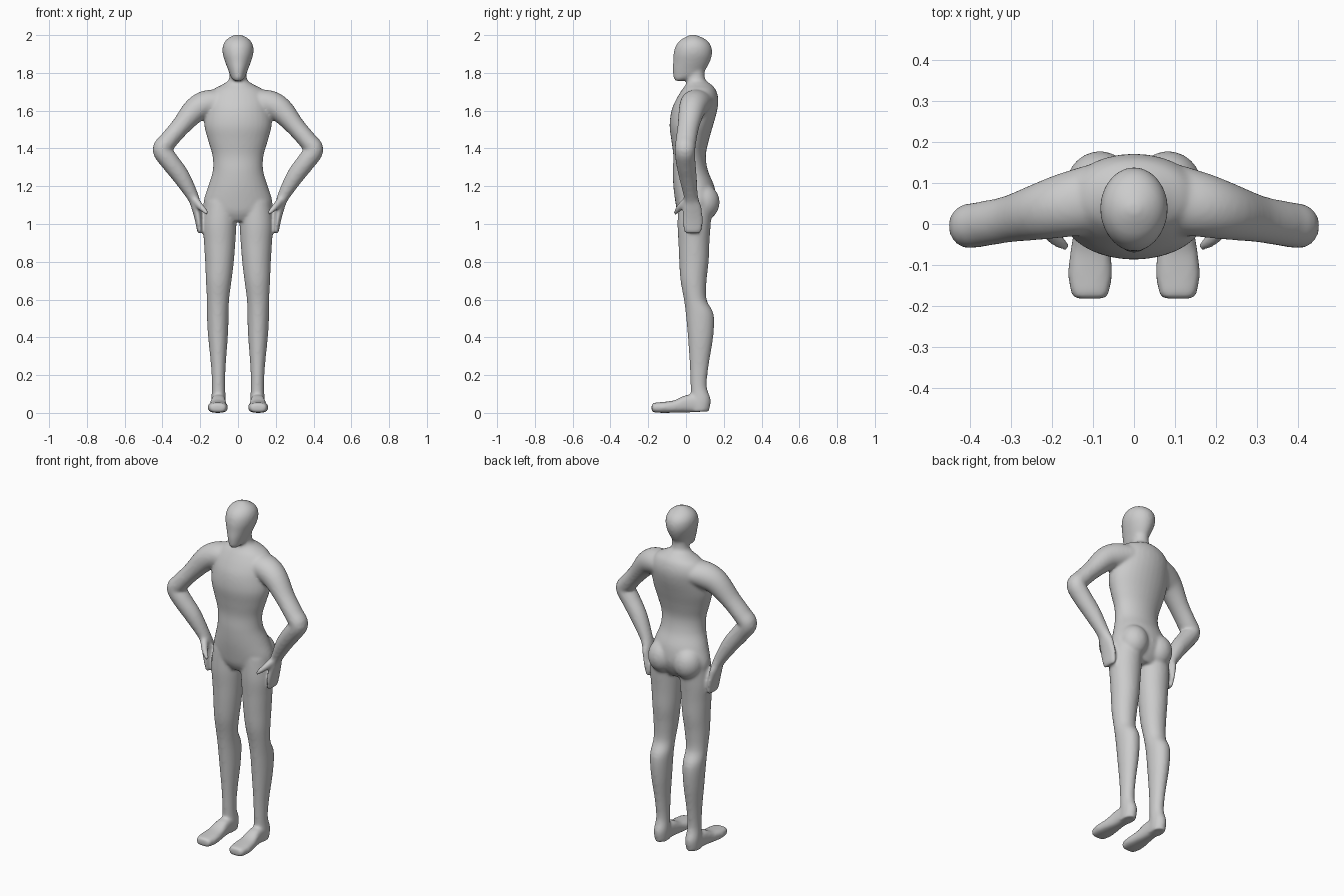
import bpy, bmesh, math
from mathutils import Vector, Matrix

bm = bmesh.new()


def spline(rows, steps=4):
    """Catmull-Rom interpolation of section rows."""
    out = []
    for i in range(len(rows) - 1):
        p0, p1 = rows[max(i - 1, 0)], rows[i]
        p2, p3 = rows[i + 1], rows[min(i + 2, len(rows) - 1)]
        for k in range(steps):
            t = k / steps
            out.append([0.5 * (2 * b + (c - a) * t + (2 * a - 5 * b + 4 * c - d) * t * t
                               + (3 * b - a - 3 * c + d) * t ** 3)
                        for a, b, c, d in zip(p0, p1, p2, p3)])
    out.append(list(rows[-1]))
    return out


def loft(rows, mode, sign=1, power=2.0, n=32):
    """Rows are x, y, z, half-width, half-depth. Mode: 'level', 'foot' or 'path'."""
    rows = spline(rows)
    rings = []
    for i, (x, y, z, a, b) in enumerate(rows):
        u, v = Vector((1, 0, 0)), Vector((0, 1, 0))
        if mode == 'foot':
            v = Vector((0, 0, 1))
        elif mode == 'path':
            t = Vector(rows[min(i + 1, len(rows) - 1)][:3]) - Vector(rows[max(i - 1, 0)][:3])
            u = v.cross(t).normalized()
            v = t.cross(u).normalized()
        ring = []
        for k in range(n):
            c, s = math.cos(math.tau * k / n), math.sin(math.tau * k / n)
            c = math.copysign(abs(c) ** (2 / power), c)
            s = math.copysign(abs(s) ** (2 / power), s)
            p = Vector((x, y, z)) + u * a * c + v * b * s
            ring.append(bm.verts.new((p.x * sign, p.y, p.z)))
        rings.append(ring)
    for r, q in zip(rings, rings[1:]):
        for k in range(n):
            bm.faces.new((r[k], r[(k + 1) % n], q[(k + 1) % n], q[k]))
    bm.faces.new(rings[0])
    bm.faces.new(rings[-1])


def upright(rows):
    """Rows are z, half-width, front y, back y."""
    loft([(0, (f + k) / 2, z, a, (k - f) / 2) for z, a, f, k in rows], 'level')


# torso and neck
upright([(1.015, .10, -.02, .11), (1.06, .168, -.045, .14), (1.12, .182, -.057, .16),
         (1.20, .158, -.067, .15), (1.28, .134, -.07, .117), (1.36, .135, -.067, .105),
         (1.44, .158, -.077, .12), (1.52, .178, -.087, .143), (1.60, .175, -.077, .165),
         (1.66, .168, -.052, .171), (1.71, .135, -.022, .158), (1.74, .08, .0, .132),
         (1.77, .047, .004, .1), (1.86, .045, .01, .1)])

# head
upright([(1.757, .018, -.055, -.015), (1.77, .032, -.065, .03), (1.79, .043, -.069, .085),
         (1.82, .054, -.071, .106), (1.86, .069, -.068, .127), (1.90, .081, -.066, .138),
         (1.94, .081, -.056, .134), (1.97, .067, -.034, .113), (1.99, .042, -.003, .08),
         (2.002, .014, .025, .05)])

for s in (1, -1):
    # arm and flat hand resting at the hip
    loft([(.10, .06, 1.645, .068, .085), (.17, .045, 1.633, .073, .078),
          (.23, .03, 1.60, .066, .069), (.305, .012, 1.515, .051, .057),
          (.37, 0, 1.44, .049, .055), (.402, -.005, 1.393, .051, .054),
          (.362, -.002, 1.332, .05, .052), (.30, .01, 1.25, .046, .047),
          (.237, .027, 1.14, .031, .038), (.221, .033, 1.085, .025, .05),
          (.209, .035, 1.02, .019, .055), (.203, .035, .97, .015, .05),
          (.200, .035, .952, .011, .042)], 'path', s)
    # thumb
    loft([(.228, .01, 1.13, .02, .022), (.205, -.022, 1.10, .019, .02),
          (.18, -.045, 1.073, .015, .016), (.162, -.058, 1.055, .01, .01)], 'path', s)
    # leg
    loft([(.09, .05, 1.12, .085, .09), (.097, .043, 1.0, .089, .088),
          (.097, .042, .9, .083, .082), (.098, .042, .8, .076, .078),
          (.102, .04, .7, .068, .069), (.106, .049, .6, .059, .06),
          (.107, .073, .52, .058, .074), (.106, .077, .4, .052, .067),
          (.104, .07, .25, .039, .05), (.103, .067, .14, .035, .043),
          (.103, .078, .07, .039, .053), (.103, .07, .008, .037, .052)], 'level', s)
    # foot
    loft([(.103, .07, .05, .036, .047), (.104, 0, .048, .04, .046),
          (.106, -.06, .034, .048, .033), (.107, -.12, .029, .054, .029),
          (.107, -.165, .028, .047, .026), (.107, -.182, .027, .04, .022)], 'foot', s, 2.7)
    # buttock
    m = Matrix.Translation((s * .083, .092, 1.115)) @ Matrix.Diagonal((.083, .086, .095, 1))
    bmesh.ops.create_uvsphere(bm, u_segments=24, v_segments=16, radius=1, matrix=m)

# merge all parts into one smooth skin
bmesh.ops.recalc_face_normals(bm, faces=bm.faces[:])
mesh = bpy.data.meshes.new("human_body")
bm.to_mesh(mesh)
bm.free()
body = bpy.data.objects.new("human_body", mesh)
bpy.context.collection.objects.link(body)
skin = body.modifiers.new("skin", 'REMESH')
skin.mode = 'VOXEL'
skin.voxel_size = 0.008
skin.use_smooth_shade = True
blend = body.modifiers.new("blend", 'SMOOTH')
blend.factor = 0.5
blend.iterations = 10
